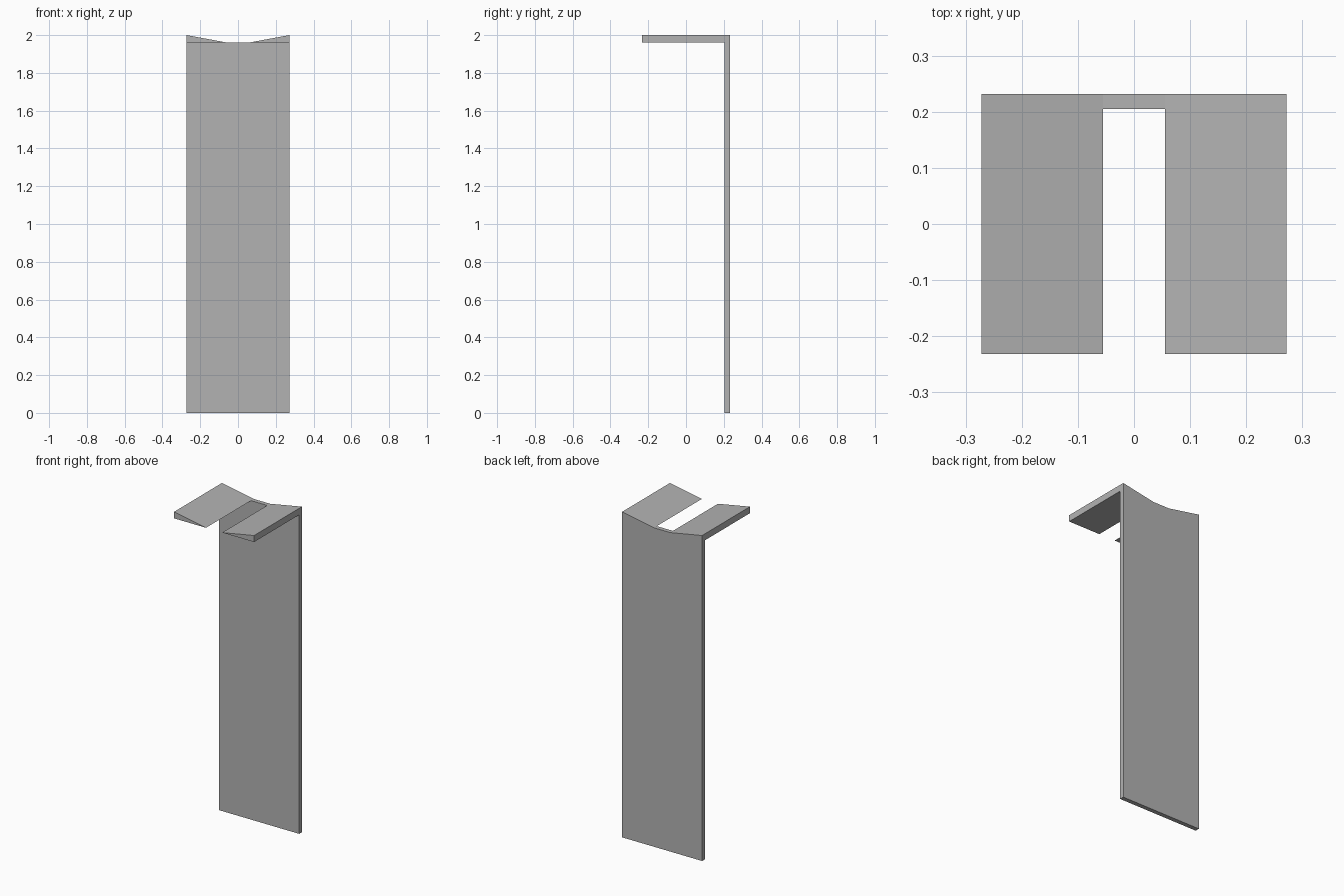
import bpy
import bmesh
import math

cube = bpy.data.objects.get("Cube")
if cube:
    bpy.data.objects.remove(cube, do_unlink=True)

HALF_W, GAP = 0.272, 0.055        # half width, half width of the centre notch
TOP, LEDGE = 2.0, 1.96            # outer tips, underside of the arms
BACK, INNER, FRONT = 0.232, 0.205, -0.232

grey = bpy.data.materials.new("plain_grey")
grey.use_nodes = True
colour = (0.45, 0.45, 0.45, 1)
grey.diffuse_color = colour
grey.node_tree.nodes["Principled BSDF"].inputs["Base Color"].default_value = colour


def extrude(bm, faces, dy):
    """Pull faces along y and return the new end faces."""
    out = bmesh.ops.extrude_face_region(bm, geom=faces)["geom"]
    verts = [g for g in out if isinstance(g, bmesh.types.BMVert)]
    bmesh.ops.translate(bm, verts=verts, vec=(0, dy, 0))
    return [g for g in out if isinstance(g, bmesh.types.BMFace)]


bm = bmesh.new()

# Back panel outline: tall sheet plus a wedge at each top corner
def point(x, z):
    return bm.verts.new((x, BACK, z))

left, right = point(HALF_W, LEDGE), point(-HALF_W, LEDGE)
notch_l, notch_r = point(GAP, LEDGE), point(-GAP, LEDGE)
panel = bm.faces.new((point(-HALF_W, 0), point(HALF_W, 0),
                      left, notch_l, notch_r, right))
wedge_l = bm.faces.new((notch_l, left, point(HALF_W, TOP)))
wedge_r = bm.faces.new((right, notch_r, point(-HALF_W, TOP)))

# Panel thickness, then the two wedge arms reaching forward
ends = extrude(bm, [panel, wedge_l, wedge_r], INNER - BACK)
extrude(bm, [f for f in ends if len(f.verts) == 3], FRONT - INNER)

# Close the back if the extrusion removed it, and merge flat faces
if not any(all(abs(v.co.y - BACK) < 1e-4 for v in f.verts) for f in bm.faces):
    bmesh.ops.holes_fill(bm, edges=[e for e in bm.edges if e.is_boundary])
bmesh.ops.recalc_face_normals(bm, faces=bm.faces)
bmesh.ops.dissolve_limit(bm, angle_limit=math.radians(1),
                         verts=bm.verts, edges=bm.edges)

mesh = bpy.data.meshes.new("panel_with_arms")
bm.to_mesh(mesh)
bm.free()
mesh.materials.append(grey)
bpy.context.collection.objects.link(bpy.data.objects.new("panel_with_arms", mesh))
